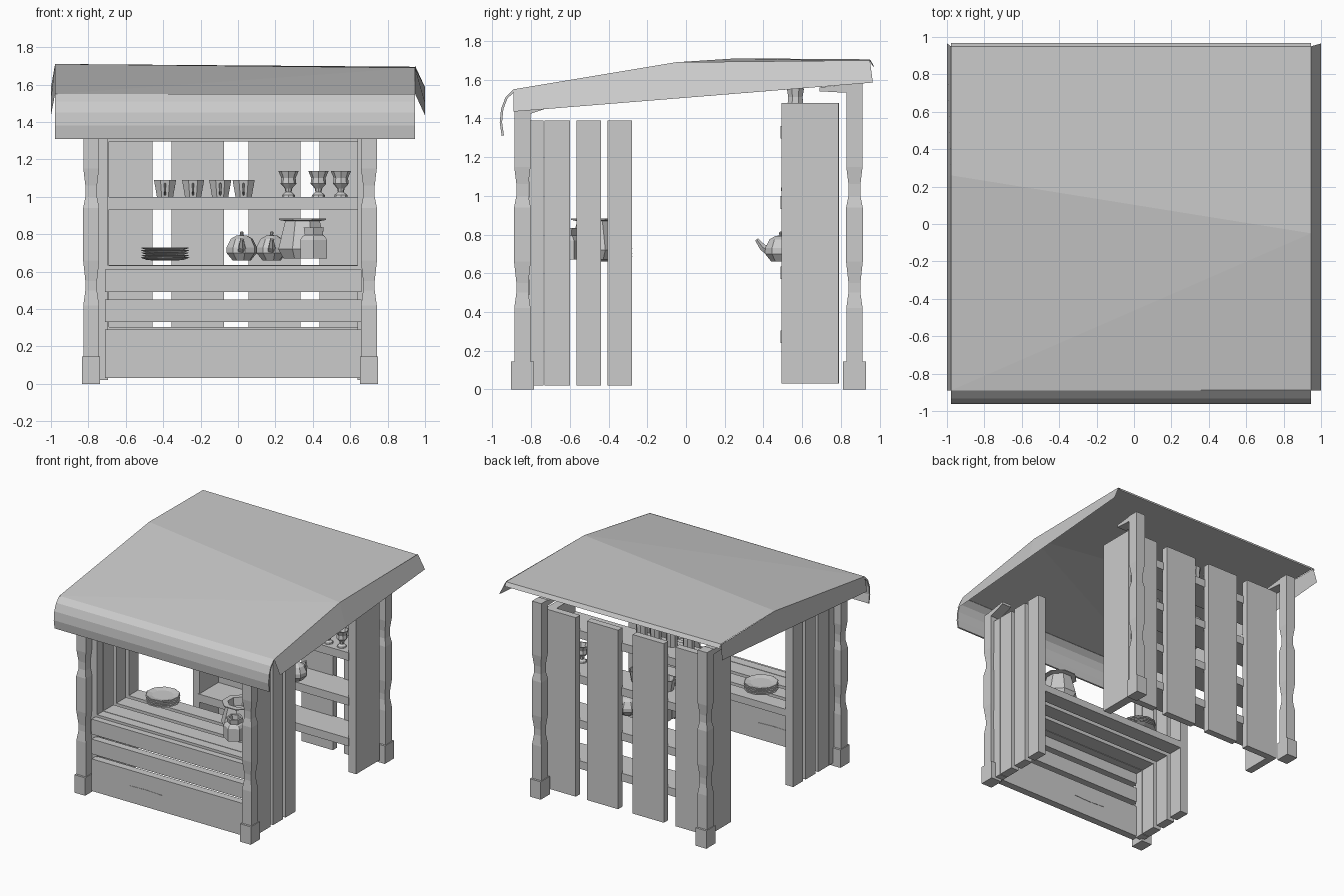
import bpy, bmesh, math
from mathutils import Vector


def make(name, verts, faces, thickness=0):
    me = bpy.data.meshes.new(name)
    me.from_pydata(verts, [], faces)
    bm = bmesh.new()
    bm.from_mesh(me)
    bmesh.ops.recalc_face_normals(bm, faces=bm.faces)
    bm.to_mesh(me)
    bm.free()
    ob = bpy.data.objects.new(name, me)
    bpy.context.collection.objects.link(ob)
    if thickness:
        m = ob.modifiers.new("thickness", 'SOLIDIFY')
        m.thickness = thickness
        m.offset = -1
    return ob


def box(name, x0, x1, y0, y1, z0, z1):
    v = [(x, y, z) for x in (x0, x1) for y in (y0, y1) for z in (z0, z1)]
    f = [(0, 1, 3, 2), (4, 6, 7, 5), (0, 4, 5, 1), (2, 3, 7, 6), (0, 2, 6, 4), (1, 5, 7, 3)]
    return make(name, v, f)


def skin(name, v, n):
    """Close a stack of n-point rings into a solid."""
    rings = len(v) // n
    f = []
    for k in range(rings - 1):
        for i in range(n):
            j = (i + 1) % n
            f.append((k * n + i, k * n + j, (k + 1) * n + j, (k + 1) * n + i))
    f += [tuple(range(n)), tuple((rings - 1) * n + i for i in range(n))]
    return make(name, v, f)


def lathe(name, loc, profile, n=8, turn=0.0):
    """Revolve (radius, z) points into a faceted closed solid."""
    v = []
    for r, z in profile:
        for i in range(n):
            a = turn + math.tau * i / n
            v.append((loc[0] + r * math.cos(a), loc[1] + r * math.sin(a), loc[2] + z))
    return skin(name, v, n)


def tube(name, pts, radii, n=5):
    """Tapered pipe along a path lying in a plane of constant x."""
    v = []
    pts = [Vector(p) for p in pts]
    for k, p in enumerate(pts):
        t = (pts[min(k + 1, len(pts) - 1)] - pts[max(k - 1, 0)]).normalized()
        side = Vector((1, 0, 0))
        up = t.cross(side)
        for i in range(n):
            a = math.tau * i / n
            v.append(p + radii[k] * (side * math.cos(a) + up * math.sin(a)))
    return skin(name, v, n)


# Posts: square, pinched twice, with base blocks and short roof brackets
R2 = math.sqrt(2)
for x in (-0.785, 0.70):
    for y, top, side in ((-0.845, 1.46, 1), (0.87, 1.58, -1)):
        prof = [(0.14, .042), (0.42, .042), (0.50, .031), (0.55, .031), (0.66, .043),
                (0.94, .043), (1.0, .031), (1.06, .031), (1.15, .042), (top, .042)]
        lathe("post", (x, y, 0), [(h * R2, z) for z, h in prof], 4, math.pi / 4)
        box("post_base", x - .048, x + .048, y - .059, y + .059, 0, 0.145)
        s = .042
        rise = 0.03 if side > 0 else -0.02
        y1 = y + side * 0.18
        v = [(x + sx * s, yy, z) for sx in (-1, 1)
             for yy, z in ((y, top - .05), (y, top), (y1, top + rise), (y1, top + rise - .02))]
        make("roof_bracket", v, [(0, 1, 2, 3), (4, 5, 6, 7), (0, 1, 5, 4), (1, 2, 6, 5),
                                 (2, 3, 7, 6), (3, 0, 4, 7)])

# Roof: thin sheet with crooked ridge line, curled front and drooping sides
L, R, F, B = -0.978, 0.947, -0.89, 0.95
rv = [(L, F, 1.55), (R, F, 1.548), (R, -0.05, 1.69), (L, 0.26, 1.71), (L, B, 1.705), (R, B, 1.695)]
make("roof_sheet", rv, [(0, 1, 2), (0, 2, 3), (3, 2, 5, 4)])
curl = [(F, 1.55), (-0.932, 1.51), (-0.955, 1.45), (-0.962, 1.38), (-0.952, 1.31)]
cv = [(x, y, z) for y, z in curl for x in (L, R)]
make("roof_front_curl", cv, [(2 * i, 2 * i + 1, 2 * i + 3, 2 * i + 2) for i in range(4)], 0.012)
for x, tip, ky, kz in ((L, -1, 0.26, 1.71), (R, 1, -0.05, 1.69)):
    make("roof_side_flap", [(x, F, 1.55), (x, ky, kz), (x, B, 1.70), (tip, 0.965, 1.585),
                            (tip, ky, 1.435 + 0.15 * (ky - F) / 1.86), (tip, F, 1.435)],
         [(0, 1, 4, 5), (1, 2, 3, 4)])
make("roof_back_lip", [(L, B, 1.705), (R, B, 1.695), (R, 0.968, 1.665), (L, 0.968, 1.675)],
     [(0, 1, 2, 3)])

# Counter: rows of side boards joined by top planks, with front planks
rows = ((-0.81, -0.735), (-0.73, -0.60), (-0.565, -0.44), (-0.405, -0.28))
for y0, y1 in rows:
    box("side_board_left", -0.765, -0.695, y0, y1, 0.02, 1.39)
    box("side_board_right", 0.64, 0.71, y0, y1, 0.02, 1.39)
    box("counter_top_plank", -0.70, 0.645, y0, y1, 0.575, 0.632)
for z0, z1 in ((0.03, 0.29), (0.33, 0.45), (0.49, 0.612)):
    box("front_plank", -0.71, 0.66, -0.86, -0.80, z0, z1)
FY = (-0.863, -0.797)
make("plank_crack", [(x, y, z) for x, z in ((-0.37, .165), (-0.22, .157), (-0.08, .163), (-0.22, .169))
                     for y in FY],
     [(0, 2, 4, 6), (1, 3, 5, 7), (0, 1, 3, 2), (2, 3, 5, 4), (4, 5, 7, 6), (6, 7, 1, 0)])

# Back shelf unit: slatted back, solid ends, four shelves
for x0, x1 in ((-0.70, -0.457), (-0.355, -0.075), (0.055, 0.335), (0.435, 0.69)):
    box("shelf_back_board", x0, x1, 0.735, 0.79, 0.03, 1.48)
for x0, x1 in ((-0.75, -0.69), (0.645, 0.715)):
    box("shelf_end_panel", x0, x1, 0.492, 0.787, 0.03, 1.48)
for z in (0.305, 0.635, 0.998, 1.36):
    box("shelf", -0.70, 0.65, 0.487, 0.745, z - 0.065, z)

# Plates stacked on the counter
for i in range(5):
    lathe("plate", (-0.39, -0.405, 0.66 + i * 0.013),
          [(.07, 0), (.10, .003), (.13, .014), (.125, .017), (.08, .008)], 10, i * 0.2)

# Large pot and small jar on the counter
lathe("large_pot", (0.345, -0.47, 0.67),
      [(.11, 0), (.14, .05), (.10, .20), (.135, .206), (.135, .213), (.09, .213), (.08, .15)], 8, 0.39)
lathe("small_jar", (0.405, -0.62, 0.67),
      [(.083, 0), (.083, .10), (.068, .12), (.055, .125), (.062, .165), (.045, .165), (.04, .12)], 6, 0.52)

# Teapots with spouts towards the front
for x in (0.02, 0.18):
    lathe("teapot", (x, 0.49, 0.66),
          [(.05, 0), (.083, .04), (.083, .07), (.06, .115), (.03, .132), (.008, .135),
           (.010, .15), (.004, .155)], 8, 0.2)
    tube("teapot_spout", [(x, 0.43, 0.715), (x, 0.395, 0.735), (x, 0.365, 0.775)], [.026, .018, .010])
    tube("teapot_handle", [(x, 0.56, 0.76), (x, 0.61, 0.76), (x, 0.62, 0.71), (x, 0.565, 0.68)], [.008] * 4, 4)

# Cups with front handles, on the third shelf and a taller set on top
cup = [(.047, 0), (.064, .09), (.055, .09), (.038, .02)]
for x in (-0.39, -0.24, -0.095, 0.03):
    lathe("cup", (x, 0.58, 1.0), cup, 8, 0.39)
    tube("cup_handle", [(x, 0.53, 1.07), (x, 0.50, 1.07), (x, 0.495, 1.03), (x, 0.54, 1.01)], [.006] * 4, 4)
    lathe("tall_cup", (x - 0.03, 0.565, 1.36),
          [(.042, 0), (.045, .10), (.04, .15), (.048, .195), (.04, .195), (.034, .08)], 8, 0.39)

# Goblets
for x in (0.27, 0.43, 0.55):
    lathe("goblet", (x, 0.545, 1.0),
          [(.036, 0), (.034, .010), (.016, .025), (.02, .045), (.042, .07), (.038, .10),
           (.054, .137), (.046, .137), (.03, .085)], 8)
